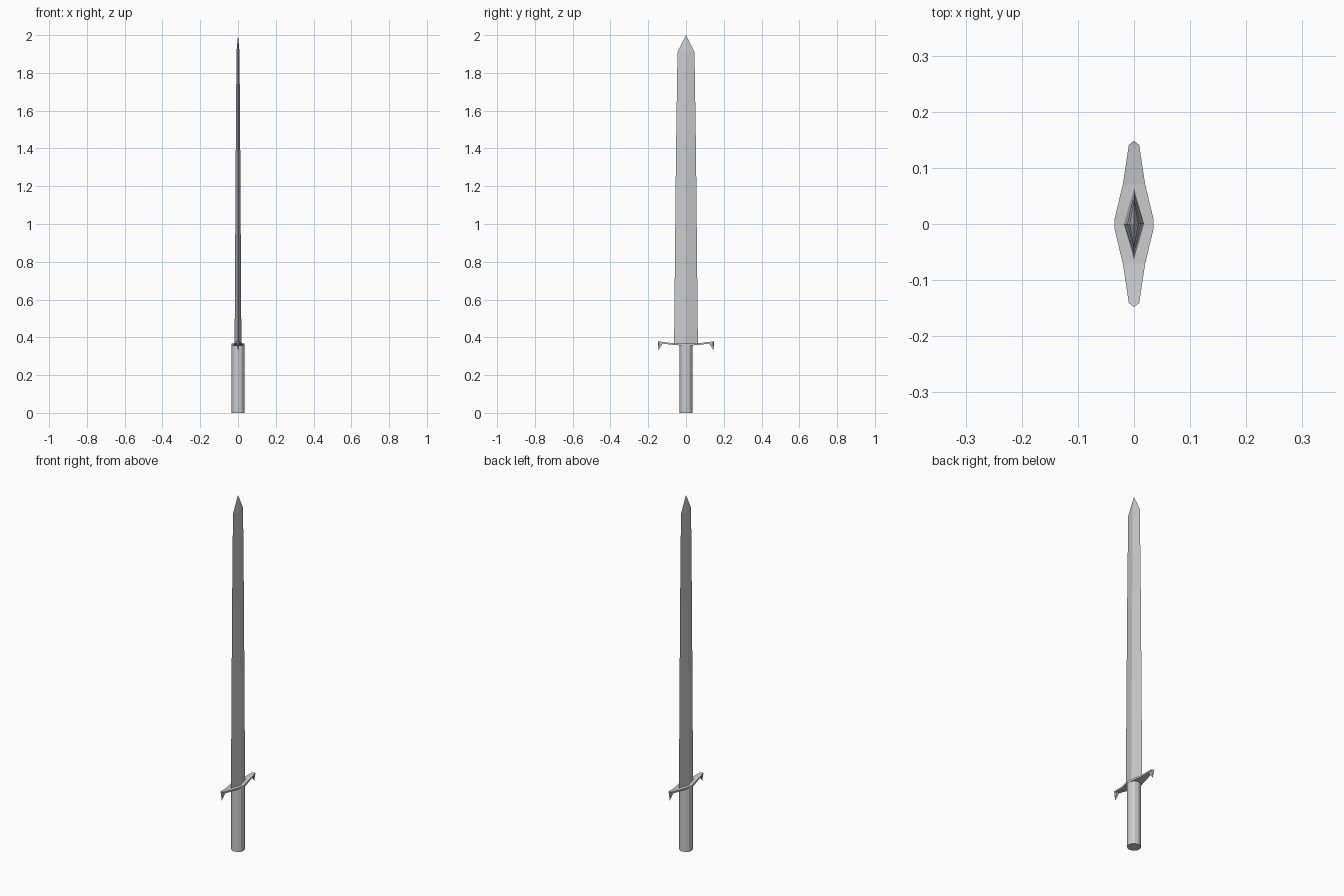
import bpy, bmesh

if "Cube" in bpy.data.objects:
    bpy.data.objects.remove(bpy.data.objects["Cube"])


def loft(name, rings, tip=None):
    """Bridge equal-length rings, cap the start, close the end with a cap or tip."""
    bm = bmesh.new()
    vs = [[bm.verts.new(p) for p in r] for r in rings]
    n = len(vs[0])
    for a, b in zip(vs, vs[1:]):
        for i in range(n):
            j = (i + 1) % n
            bm.faces.new((a[i], a[j], b[j], b[i]))
    bm.faces.new(vs[0])
    if tip:
        t = bm.verts.new(tip)
        for i in range(n):
            bm.faces.new((vs[-1][i], vs[-1][(i + 1) % n], t))
    else:
        bm.faces.new(vs[-1])
    bmesh.ops.recalc_face_normals(bm, faces=bm.faces)
    me = bpy.data.meshes.new(name)
    bm.to_mesh(me)
    bm.free()
    ob = bpy.data.objects.new(name, me)
    bpy.context.collection.objects.link(ob)
    return ob


# Grip
bpy.ops.mesh.primitive_cylinder_add(vertices=12, radius=0.035, depth=0.364,
                                    location=(0, 0, 0.182))
bpy.context.object.name = "grip"

# Blade: diamond sections tapering to a point (z, half thickness, half width)
blade = [(0.362, 0.018, 0.063), (1.38, 0.012, 0.053), (1.91, 0.008, 0.045)]
loft("blade", [[(x, 0, z), (0, y, z), (-x, 0, z), (0, -y, z)] for z, x, y in blade],
     tip=(0, 0, 2.0))

# Crossguard: tapered, gently upswept bar (y, half width, bottom, top)
half = [(0.008, 0.035, 0.356, 0.368), (0.07, 0.020, 0.360, 0.369),
        (0.142, 0.009, 0.370, 0.378)]
bar = [(-y, x, b, t) for y, x, b, t in reversed(half)] + half
loft("crossguard", [[(-x, y, b), (x, y, b), (x, y, t), (-x, y, t)] for y, x, b, t in bar])

# Downturned claws at the guard ends
for s, side in ((1, "right"), (-1, "left")):
    top = [(-0.009, s * 0.122, 0.370), (0.009, s * 0.122, 0.370),
           (0.008, s * 0.142, 0.377), (0, s * 0.148, 0.377), (-0.008, s * 0.142, 0.377)]
    loft("guard_claw_" + side, [top], tip=(0, s * 0.146, 0.330))
